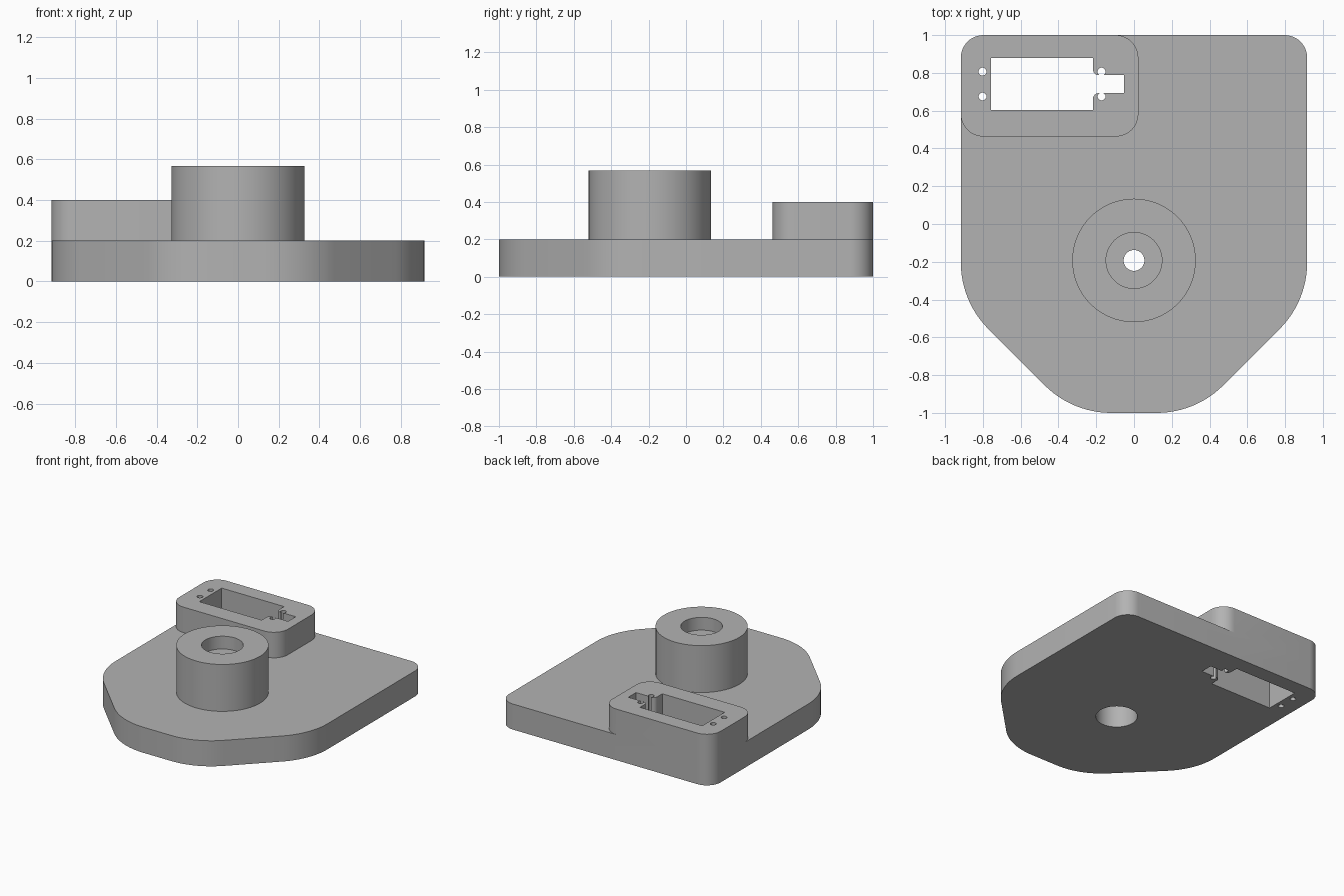
import bpy
import bmesh
import math
from mathutils import Vector

if "Cube" in bpy.data.objects:
    bpy.data.objects.remove(bpy.data.objects["Cube"], do_unlink=True)

# Main dimensions
HALF_W = 0.917
PLATE_TOP, MOUNT_TOP, HUB_TOP = 0.2, 0.4, 0.567
HUB_Y, HUB_R, BORE_R, SHAFT_R = -0.193, 0.327, 0.148, 0.055
CORNER_R, NOSE_R = 0.12, 0.5
OVER = 0.1  # how far cutters reach past the surface

grey = bpy.data.materials.new("plain grey")
grey.use_nodes = True
colour = (0.45, 0.45, 0.45, 1)
grey.diffuse_color = colour
grey.node_tree.nodes["Principled BSDF"].inputs["Base Color"].default_value = colour


def rounded_outline(corners, steps=12):
    """Counter-clockwise (x, y, radius) corners to a filleted 2D outline."""
    out = []
    for i, (x, y, r) in enumerate(corners):
        p = Vector((x, y))
        if r == 0:
            out.append(p)
            continue
        a = (Vector(corners[i - 1][:2]) - p).normalized()
        b = (Vector(corners[(i + 1) % len(corners)][:2]) - p).normalized()
        half = a.angle(b) / 2
        centre = p + (a + b).normalized() * (r / math.sin(half))
        start = p + a * (r / math.tan(half)) - centre
        end = p + b * (r / math.tan(half)) - centre
        sweep = start.angle_signed(end)  # clockwise positive
        for k in range(steps + 1):
            t = -sweep * k / steps
            c, s = math.cos(t), math.sin(t)
            out.append(centre + Vector((c * start.x - s * start.y,
                                        s * start.x + c * start.y)))
    return out


def circle(x, y, r, steps=64):
    return [Vector((x + r * math.cos(math.tau * k / steps),
                    y + r * math.sin(math.tau * k / steps))) for k in range(steps)]


def prism(name, outline, z0, z1):
    """Extrude a 2D outline between two heights."""
    bm = bmesh.new()
    face = bm.faces.new([bm.verts.new((p.x, p.y, z0)) for p in outline])
    top = bmesh.ops.extrude_face_region(bm, geom=[face])["geom"]
    for v in top:
        if isinstance(v, bmesh.types.BMVert):
            v.co.z = z1
    bmesh.ops.recalc_face_normals(bm, faces=bm.faces)
    mesh = bpy.data.meshes.new(name)
    bm.to_mesh(mesh)
    bm.free()
    mesh.materials.append(grey)
    obj = bpy.data.objects.new(name, mesh)
    bpy.context.collection.objects.link(obj)
    return obj


def combine(target, other, operation):
    """Apply a boolean and discard the helper."""
    mod = target.modifiers.new(other.name, "BOOLEAN")
    mod.operation, mod.solver, mod.object = operation, "EXACT", other
    bpy.context.view_layer.objects.active = target
    bpy.ops.object.modifier_apply(modifier=mod.name)
    bpy.data.objects.remove(other, do_unlink=True)


# Base plate with a tapered, rounded nose
right_side = [(0.327, -1, NOSE_R), (HALF_W, -0.41, NOSE_R), (HALF_W, 1, CORNER_R)]
left_side = [(-x, y, r) for x, y, r in reversed(right_side)]
body = prism("mounting_base", rounded_outline(right_side + left_side), 0, PLATE_TOP)

# Raised motor mount, flush with the back corner
mount = [(-HALF_W, 0.463, CORNER_R), (0.023, 0.463, CORNER_R),
         (0.023, 1, CORNER_R), (-HALF_W, 1, CORNER_R)]
combine(body, prism("motor_mount", rounded_outline(mount), 0, MOUNT_TOP), "UNION")

# Round hub
combine(body, prism("hub", circle(0, HUB_Y, HUB_R), 0, HUB_TOP), "UNION")

# Hub: upper bore, lower bore and the narrow shaft hole between them
for name, r, z0, z1 in (("upper_bore", BORE_R, HUB_TOP - 0.1, HUB_TOP + OVER),
                        ("lower_bore", BORE_R, -OVER, 0.3),
                        ("shaft_hole", SHAFT_R, -OVER, HUB_TOP + OVER)):
    combine(body, prism(name, circle(0, HUB_Y, r), z0, z1), "DIFFERENCE")

# Motor pocket with a cable notch
pocket = [(-0.757, 0.603, 0), (-0.217, 0.603, 0), (-0.217, 0.693, 0.03),
          (-0.052, 0.693, 0), (-0.052, 0.788, 0), (-0.217, 0.788, 0.03),
          (-0.217, 0.88, 0), (-0.757, 0.88, 0)]
combine(body, prism("motor_pocket", rounded_outline(pocket, 6), -OVER, MOUNT_TOP + OVER),
        "DIFFERENCE")

# Four screw holes
for x in (-0.802, -0.172):
    for y in (0.675, 0.807):
        combine(body, prism("screw_hole", circle(x, y, 0.021, 24), -OVER, MOUNT_TOP + OVER),
                "DIFFERENCE")

# Smooth curved walls, sharp rims
bpy.ops.object.select_all(action="DESELECT")
body.select_set(True)
bpy.context.view_layer.objects.active = body
bpy.ops.object.shade_smooth_by_angle(angle=math.radians(30))
